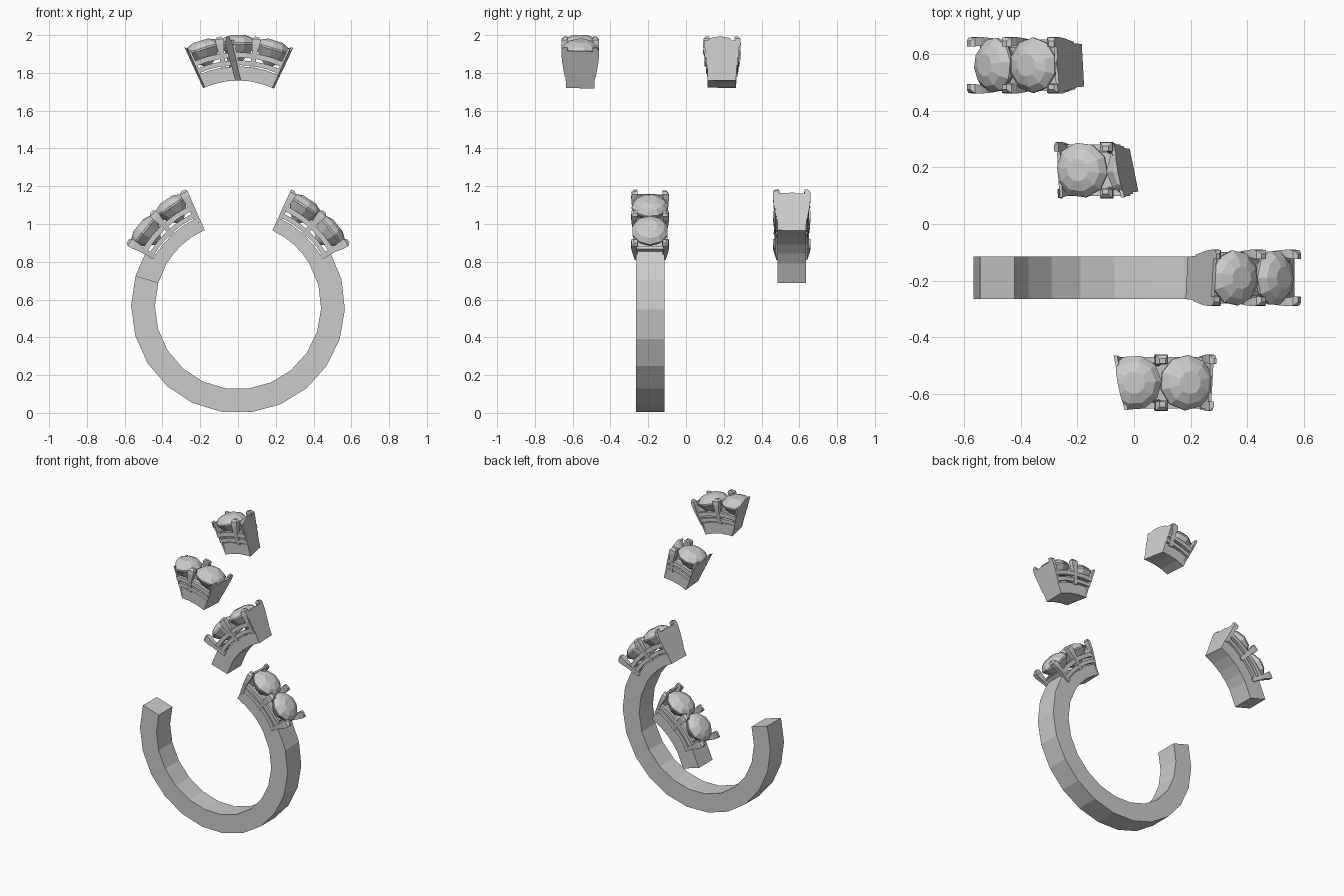
import bpy, bmesh, math
from mathutils import Vector

if "Cube" in bpy.data.objects:
    bpy.data.objects.remove(bpy.data.objects["Cube"])

C = Vector((0, 0, 0.565))          # ring centre
STONES = [90 + 17 * i for i in range(-3, 4)]
JOINTS = [90 + 17 * (i - 3.5) for i in range(8)]
A0, A1 = 30.8, 149.2               # ends of the stone-set arc


def pos(r, a, y, u=0.0):
    """Point at radius r, angle a (degrees), depth y, tangential offset u."""
    t = math.radians(a)
    return C + Vector((r * math.cos(t) - u * math.sin(t), y,
                       r * math.sin(t) + u * math.cos(t)))


def loft(bm, rings):
    vs = [[bm.verts.new(p) for p in ring] for ring in rings]
    n = len(vs[0])
    for a, b in zip(vs, vs[1:]):
        for i in range(n):
            bm.faces.new((a[i], a[(i + 1) % n], b[(i + 1) % n], b[i]))
    bm.faces.new(vs[0][::-1])
    bm.faces.new(vs[-1])


def sweep(bm, profile, a0, a1, n):
    loft(bm, [[pos(r, a0 + (a1 - a0) * k / n, y) for r, y in profile] for k in range(n + 1)])


def box(r0, r1, y0, y1):
    return [(r0, y0), (r1, y0), (r1, y1), (r0, y1)]


# --- part builders, all on the unbroken ring ---
def base(bm):
    sweep(bm, box(0.44, 0.515, -0.075, 0.075), A0, A1, 14)


def rails(bm):
    for r0, r1, w in ((0.522, 0.547, 0.085), (0.562, 0.59, 0.091)):
        for s in (-1, 1):
            sweep(bm, box(r0, r1, s * w, s * (w - 0.022)), A0, A1, 14)
        for a in (A0, A1 - 2):
            sweep(bm, box(r0, r1, -w, w), a, a + 2, 1)


def prongs(bm):
    for a in JOINTS:
        for s in (-1, 1):
            rings = []
            for r, y, h, d in ((0.505, 0.070, 0.013, 0.012), (0.59, 0.083, 0.014, 0.013),
                               (0.64, 0.085, 0.022, 0.015), (0.665, 0.082, 0.022, 0.016),
                               (0.678, 0.076, 0.011, 0.009)):
                rings.append([pos(r, a, s * y + j * d, i * h)
                              for i, j in ((-1, -1), (1, -1), (1, 1), (-1, 1))])
            loft(bm, rings)


def stones(bm):
    n = 10
    for k, a in enumerate(STONES):
        rings = []
        for i, (r, w) in enumerate(((0.008, 0.53), (0.06, 0.58), (0.098, 0.63),
                                    (0.098, 0.64), (0.076, 0.665), (0.04, 0.68))):
            rings.append([pos(w, a, r * math.sin(t), r * math.cos(t)) for t in
                          [2 * math.pi * (j + 0.3 * k) / n for j in range(n)]])
        loft(bm, rings)


def clip(bm, co, no):
    """Keep the side behind the plane and cap the cut."""
    geom = bm.verts[:] + bm.edges[:] + bm.faces[:]
    bmesh.ops.bisect_plane(bm, geom=geom, plane_co=co, plane_no=no, clear_outer=True)
    edges = [e for e in bm.edges if e.is_boundary]
    if edges:
        bmesh.ops.holes_fill(bm, edges=edges, sides=0)


def finish(bm, name, offset):
    if bm.faces:
        bmesh.ops.recalc_face_normals(bm, faces=bm.faces)
        me = bpy.data.meshes.new(name)
        bm.to_mesh(me)
        ob = bpy.data.objects.new(name, me)
        ob.location = offset
        bpy.context.collection.objects.link(ob)
    bm.free()


def radial(a, tilt):
    t = math.radians(a)
    return (C, Vector((-math.sin(t), tilt, math.cos(t))).normalized(), a)


def flip(p):
    return (p[0], -p[1], p[2])


right_cut = radial(65, 0.06)
left_cut = radial(114.2, -0.06)
mid_cut = (C + Vector((-0.03, 0, 0.56)), Vector((-1, -0.2, -0.25)).normalized(), 92)

FRAGMENTS = {
    "main": ((0, -0.19, 0), [right_cut]),
    "top_right": ((0, -0.56, 0.755), [flip(right_cut), mid_cut]),
    "top_left": ((0, 0.19, 0.755), [flip(mid_cut), left_cut]),
    "left": ((0, 0.56, 0), [flip(left_cut)]),
}
PARTS = {"setting_base": base, "setting_rails": rails, "prongs": prongs, "stones": stones}

for frag, (offset, planes) in FRAGMENTS.items():
    for part, build in PARTS.items():
        bm = bmesh.new()
        build(bm)
        for co, no, a in planes:
            clip(bm, co, no)
        finish(bm, f"{frag}_{part}", offset)
    # solid broken faces at each cut
    for k, (co, no, a) in enumerate(planes):
        bm = bmesh.new()
        sweep(bm, [(0.44, -0.075), (0.515, -0.078), (0.655, -0.096),
                   (0.655, 0.096), (0.515, 0.078), (0.44, 0.075)], a - 14, a + 14, 4)
        clip(bm, co - no * 0.012, -no)
        for co2, no2, a2 in planes:
            clip(bm, co2, no2)
        finish(bm, f"{frag}_broken_face_{k}", offset)

# plain shank, broken on the left side
for name, a0, a1, n, y in (("main_shank", 163.5, 360 + A0, 14, -0.19),
                           ("left_shank", A1, 163.8, 1, 0.56)):
    bm = bmesh.new()
    sweep(bm, box(0.44, 0.566, -0.075, 0.075), a0, a1, n)
    finish(bm, name, (0, y, 0))
